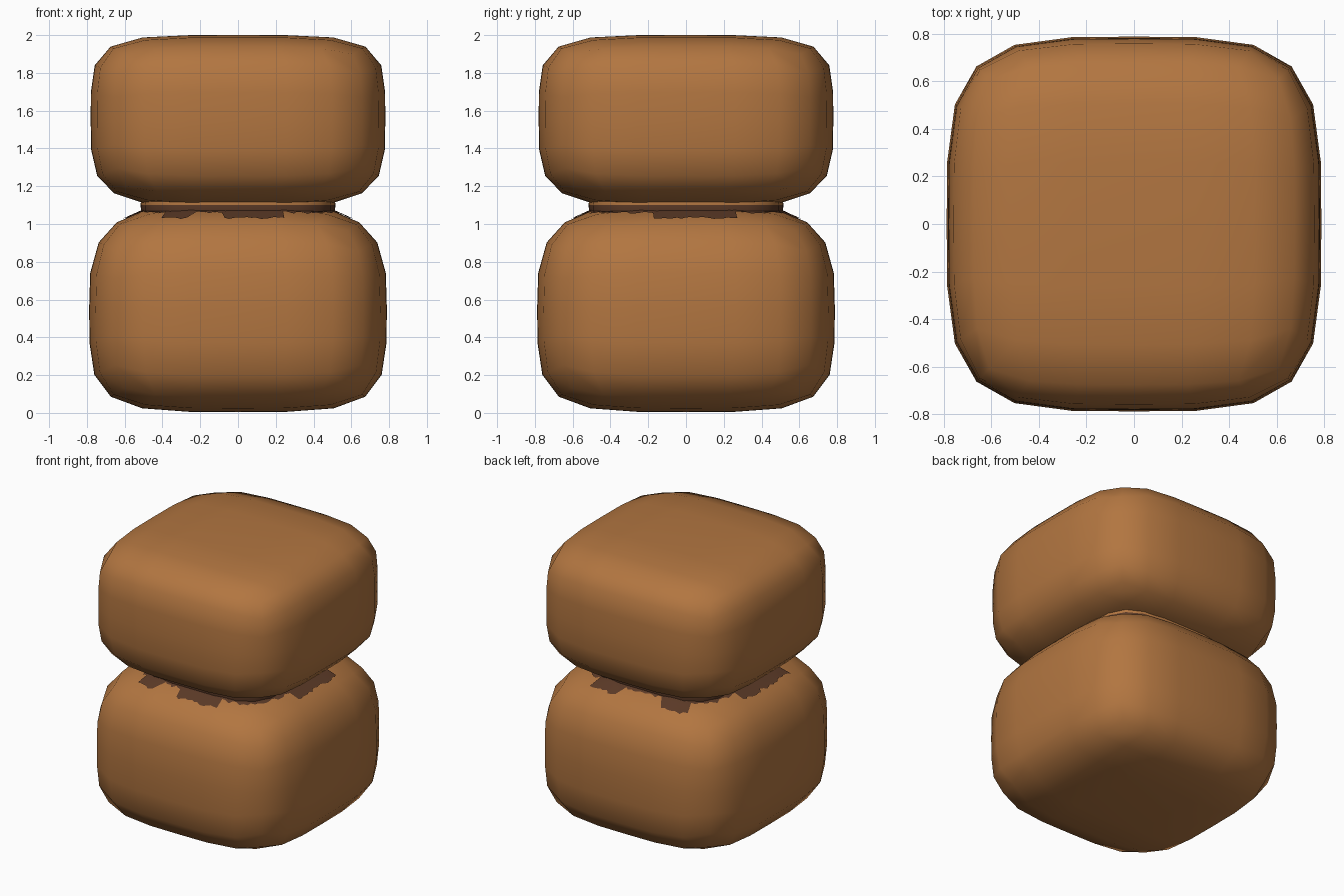
import bpy, bmesh, math, random
from mathutils import Vector

if "Cube" in bpy.data.objects:
    bpy.data.objects.remove(bpy.data.objects["Cube"])
random.seed(4)


def material(name, rgb):
    m = bpy.data.materials.new(name)
    m.diffuse_color = (*rgb, 1)
    m.use_nodes = True
    m.node_tree.nodes["Principled BSDF"].inputs["Base Color"].default_value = m.diffuse_color
    return m


brown = material("warm brown", (0.445, 0.180, 0.052))
dark = material("dark brown", (0.105, 0.042, 0.020))


def finish(bm, name, mats):
    me = bpy.data.meshes.new(name)
    bmesh.ops.recalc_face_normals(bm, faces=bm.faces)
    for f in bm.faces:
        f.smooth = True
    bm.to_mesh(me)
    bm.free()
    for m in mats:
        me.materials.append(m)
    ob = bpy.data.objects.new(name, me)
    bpy.context.collection.objects.link(ob)
    return ob


def pillow(name, z0, z1, n_top, n_bottom, half, segs=6, plan=4.0, dark_below=-1):
    """Coarse rounded block: a gridded cube pushed onto a superellipsoid."""
    bm = bmesh.new()
    bmesh.ops.create_cube(bm, size=2)
    bmesh.ops.subdivide_edges(bm, edges=bm.edges[:], cuts=segs - 1, use_grid_fill=True)
    for v in bm.verts:
        x, y, z = v.co
        n = n_top if z > 0 else n_bottom
        f = (abs(x) ** plan + abs(y) ** plan) ** (n / plan) + abs(z) ** n
        p = v.co * f ** (-1 / n)
        v.co = (p.x * half, p.y * half, (z0 + z1) / 2 + p.z * (z1 - z0) / 2)
    for f in bm.faces:
        f.material_index = int(f.calc_center_median().z < dark_below)
    return finish(bm, name, [brown, dark])


# The two stacked blocks, and the neck between them with a dark lower half
lower = pillow("lower_block", 0.005, 1.11, 3.4, 4.4, 0.788)
upper = pillow("upper_block", 1.09, 2.0, 4.8, 4.0, 0.78)
neck = pillow("neck", 1.0, 1.2, 5, 5, 0.515, dark_below=1.1)
bpy.context.view_layer.update()

# Dark filling: thin ragged sheet on the lower block, with drips (centre, half width)
drips = {
    "front": [(-0.35, 0.09), (0.08, 0.17)],
    "right": [(0.05, 0.24)],
    "back": [(-0.32, 0.12), (0.25, 0.12)],
    "left": [(-0.06, 0.28)],
}


def reach(x, y):
    """Distance from the centre of the filling's edge on the side facing (x, y)."""
    if abs(y) >= abs(x):
        side, u = ("back" if y > 0 else "front"), x / abs(y) * 0.6
    else:
        side, u = ("right" if x > 0 else "left"), y / abs(x) * 0.6
    wet = any(abs(u - c) < w for c, w in drips[side])
    edge = (0.60 if wet else 0.53) + random.uniform(-0.012, 0.012)
    return edge * (1 + (abs(u) / 0.6) ** 4) ** (-1 / 4)


bm = bmesh.new()
count, rings = 160, 7
columns = []
for i in range(count):
    a = 2 * math.pi * i / count
    x, y = math.cos(a), math.sin(a)
    s = 1 / max(abs(x), abs(y))
    r = reach(x, y)
    col = []
    for k in range(rings):
        t = (0.4 + (r - 0.4) * k / (rings - 1)) * s
        hit, loc, nor, _ = lower.ray_cast(Vector((x * t, y * t, 3)), Vector((0, 0, -1)))
        col.append(bm.verts.new(loc + nor * 0.006))
    columns.append(col)
for i in range(count):
    a, b = columns[i], columns[(i + 1) % count]
    for k in range(rings - 1):
        bm.faces.new((a[k], a[k + 1], b[k + 1], b[k]))
finish(bm, "filling_sheet", [dark])
